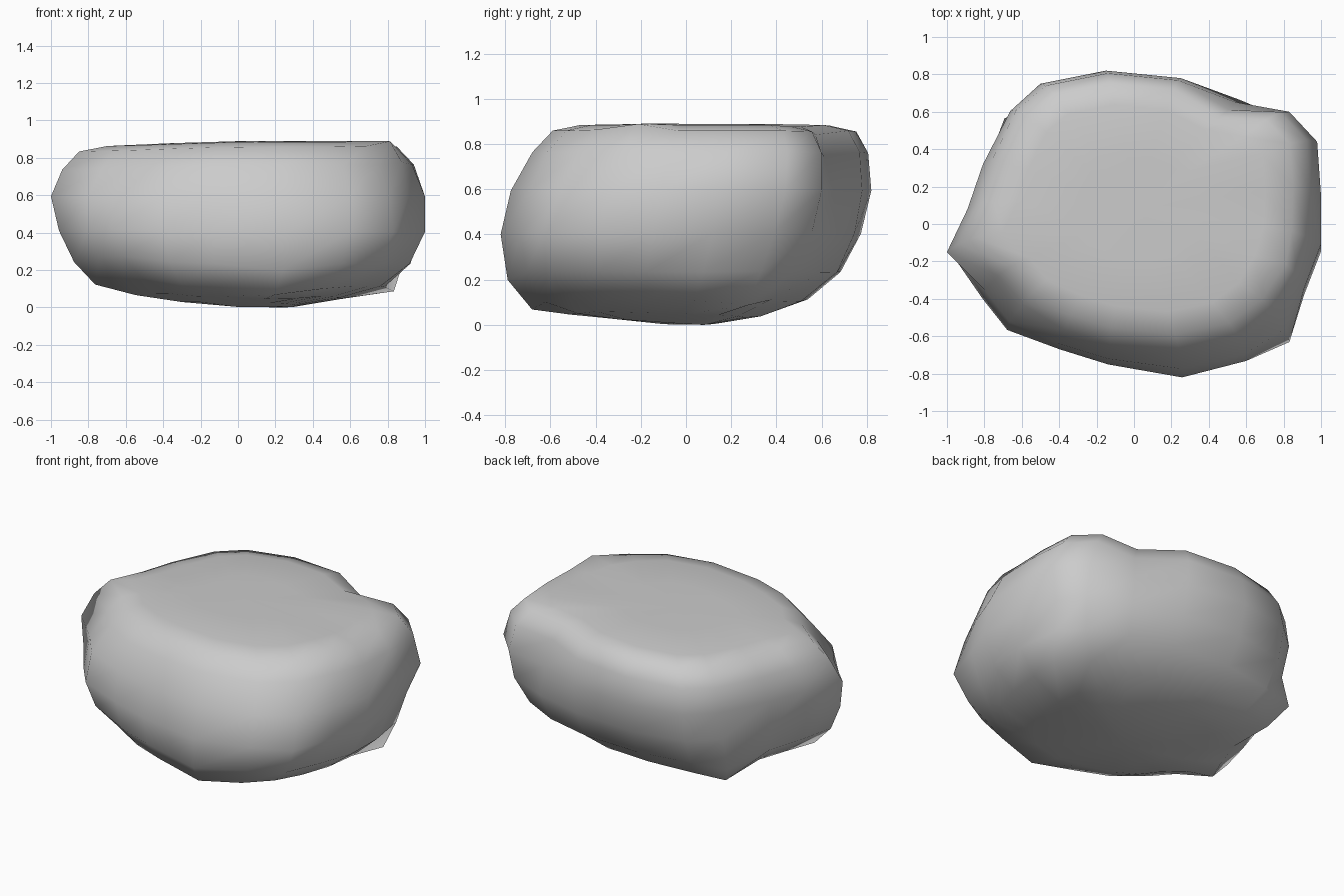
import bpy
import bmesh
from mathutils import Vector

# Remove the default cube only
default_cube = bpy.data.objects.get("Cube")
if default_cube:
    bpy.data.objects.remove(default_cube, do_unlink=True)

# Widest outline of the boulder, seen from above
outline = [(1, .14), (.98, .42), (.83, .58), (.54, .64), (.25, .76),
           (-.15, .8), (-.5, .73), (-.67, .59), (-.81, .3), (-.89, .06),
           (-1, -.17), (-.82, -.39), (-.69, -.56), (-.4, -.66),
           (-.14, -.74), (.26, -.78), (.6, -.71), (.8, -.56),
           (.91, -.36), (.99, -.13)]

# Ring scale and height, from the underside to the flat top
profile = [(.3, .035), (.55, .065), (.77, .12), (.92, .24), (.99, .41),
           (1, .6), (.94, .77), (.85, .865), (.7, .89), (.35, .895)]

# Local knocks and bulges: centre, push, radius
knocks = [
    ((.8, -.6, .4), (.04, -.06, 0), .16),         # front corner
    ((.25, -.78, .4), (0, -.03, 0), .2),          # front belly
    ((.25, -.7, .14), (0, 0, -.05), .17),         # front foot
    ((.77, .2, .12), (.09, .03, -.03), .11),      # side foot
    ((.97, .3, .4), (-.08, -.01, .01), .13),      # hollow above it
    ((.99, -.12, .42), (.02, 0, 0), .17),         # side belly
    ((.78, -.25, .86), (.04, .02, .03), .12),     # side shoulder
    ((.43, .63, .3), (.06, .1, 0), .15),          # low back bulge
    ((.5, .63, .82), (0, -.05, -.02), .15),       # notch above it
    ((-.57, .46, .13), (-.14, .14, -.02), .13),   # back foot
    ((-.7, .48, .5), (.03, -.02, 0), .13),        # hollow above it
    ((-.7, -.42, .8), (.06, .05, 0), .2),         # chipped front rim
    ((-.62, -.5, .14), (.02, .02, .05), .22),     # raised underside
    ((-.95, -.2, .3), (.05, 0, .01), .15),        # undercut point
    ((.25, .15, .03), (0, 0, -.03), .3),          # resting point
]


def shape(x, y, z):
    """Lean the boulder backwards, tilt its top and apply the knocks."""
    point = Vector((x, y + .2 * (z - .5), z))
    if z > .7:
        point.z += .03 * min(x, 0)
    result = point.copy()
    for centre, push, radius in knocks:
        distance = (point - Vector(centre)).length / radius
        if distance < 2:
            result += Vector(push) * (1 - distance / 2) ** 2 * (1 + distance)
    return result


def build_boulder(name, material):
    bm = bmesh.new()
    rings = [[bm.verts.new(shape(x * s, y * s, z)) for x, y in outline]
             for s, z in profile]
    count = len(outline)
    for lower, upper in zip(rings, rings[1:]):
        for i in range(count):
            j = (i + 1) % count
            bm.faces.new((lower[i], lower[j], upper[j], upper[i]))
    # Close the underside and the top with fans
    for ring, height in ((rings[0], .02), (rings[-1], .895)):
        tip = bm.verts.new(shape(0, 0, height))
        for i in range(count):
            bm.faces.new((ring[i], ring[(i + 1) % count], tip))
    bmesh.ops.recalc_face_normals(bm, faces=bm.faces)
    for face in bm.faces:
        face.smooth = True
    # Stand it on the ground
    lowest = min(v.co.z for v in bm.verts)
    bmesh.ops.translate(bm, verts=bm.verts, vec=(0, 0, -lowest))
    mesh = bpy.data.meshes.new(name)
    bm.to_mesh(mesh)
    bm.free()
    mesh.materials.append(material)
    boulder = bpy.data.objects.new(name, mesh)
    bpy.context.collection.objects.link(boulder)


# Plain grey stone
stone = bpy.data.materials.new("stone_grey")
stone.use_nodes = True
colour = (.6, .6, .6, 1)
stone.diffuse_color = colour
stone.node_tree.nodes["Principled BSDF"].inputs["Base Color"].default_value = colour

build_boulder("boulder", stone)
